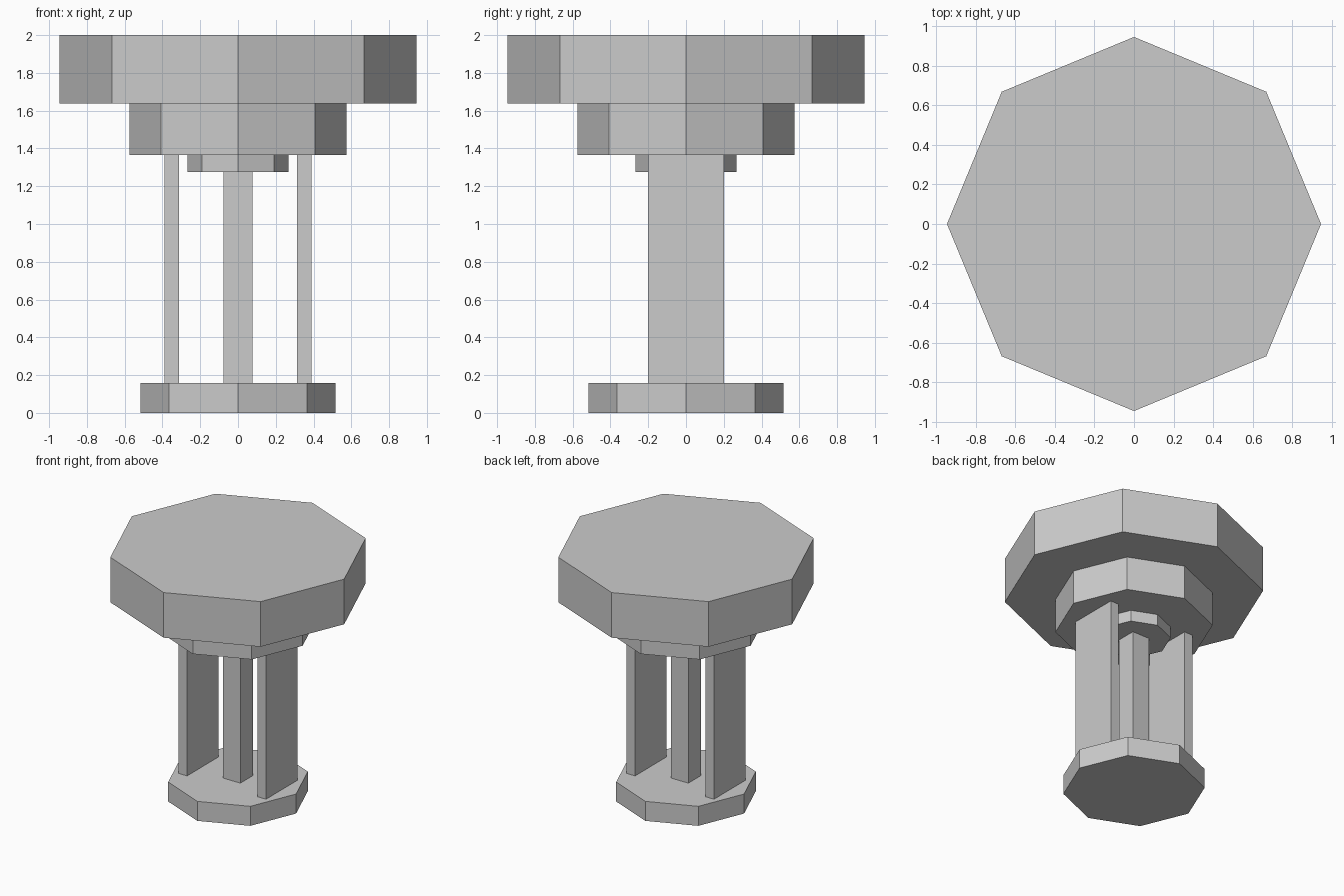
import bpy
import math

cube = bpy.data.objects.get("Cube")
if cube:
    bpy.data.objects.remove(cube, do_unlink=True)

# Single plain grey
grey = bpy.data.materials.new("plain grey")
grey.use_nodes = True
colour = (0.6, 0.6, 0.6, 1)
grey.diffuse_color = colour
grey.node_tree.nodes["Principled BSDF"].inputs["Base Color"].default_value = colour


def octagon(name, radius, bottom, top):
    """Flat-sided slab with corners on the x and y axes."""
    bpy.ops.mesh.primitive_cylinder_add(
        vertices=8, radius=radius, depth=top - bottom,
        location=(0, 0, (bottom + top) / 2))
    obj = bpy.context.object
    obj.name = name
    obj.data.materials.append(grey)


def post(name, x, width, depth, bottom, top):
    bpy.ops.mesh.primitive_cube_add(size=1, location=(x, 0, (bottom + top) / 2))
    obj = bpy.context.object
    obj.name = name
    obj.scale = (width, depth, top - bottom)
    bpy.ops.object.transform_apply(location=False, rotation=False, scale=True)
    obj.data.materials.append(grey)


# Stacked octagonal slabs
BASE_TOP, COLLAR_BOTTOM, CAP_BOTTOM, TOP_BOTTOM = 0.157, 1.275, 1.365, 1.637
octagon("base", 0.517, 0, BASE_TOP)
octagon("collar", 0.268, COLLAR_BOTTOM, CAP_BOTTOM)
octagon("support", 0.575, CAP_BOTTOM, TOP_BOTTOM)
octagon("table_top", 0.945, TOP_BOTTOM, 2)

# Square centre post and the two side panels
post("centre_post", 0, 0.154, 0.16, BASE_TOP, COLLAR_BOTTOM)
for side, sign in (("left", 1), ("right", -1)):
    post(side + "_panel", sign * 0.351, 0.076, 0.4, BASE_TOP, CAP_BOTTOM)
